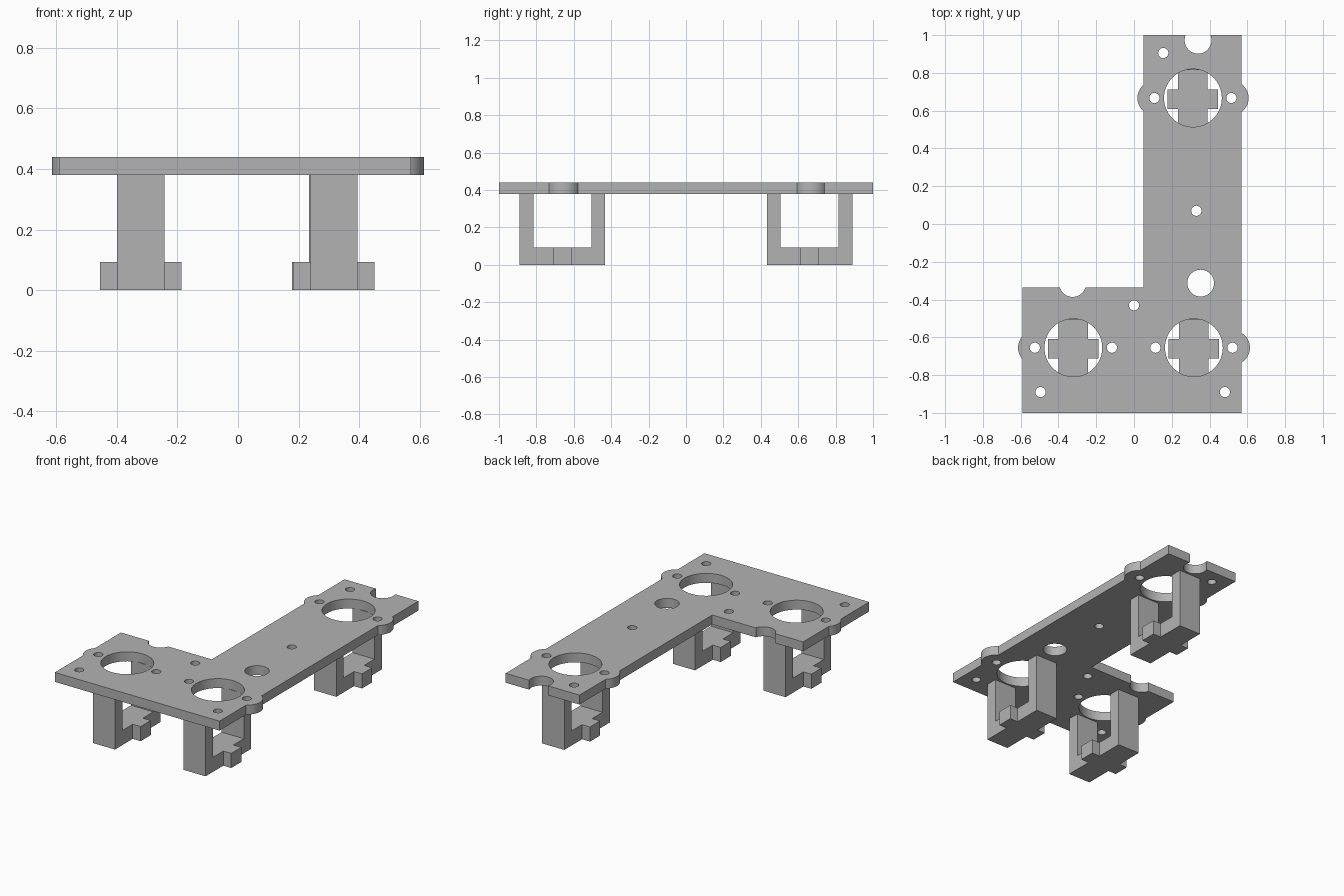
import bpy
import bmesh
from math import acos, asin, cos, sin, pi, radians

cube = bpy.data.objects.get("Cube")
if cube:
    bpy.data.objects.remove(cube, do_unlink=True)

# Single plain grey
grey = bpy.data.materials.new("plain grey")
grey.use_nodes = True
GREY = (0.45, 0.45, 0.45, 1)
grey.diffuse_color = GREY
grey.node_tree.nodes["Principled BSDF"].inputs["Base Color"].default_value = GREY

PLATE_BOTTOM, PLATE_TOP = 0.38, 0.44
LEFT, RIGHT, STEP_X, STEP_Y = -0.59, 0.57, 0.05, -0.335
FRONT_Y, BACK_Y = -0.655, 0.667
EAR_R, BORE_R, SCREW_R, CABLE_R = 0.09, 0.153, 0.027, 0.071
SOCKETS = {"front_left_hand": (-0.321, FRONT_Y),
           "front_right_hand": (0.317, FRONT_Y),
           "back": (0.312, BACK_Y)}
SCREW_OFFSET = 0.204


def arc(x, y, r, start, end, steps=24):
    return [(x + r * cos(start + (end - start) * i / steps),
             y + r * sin(start + (end - start) * i / steps))
            for i in range(steps + 1)]


def ear(x, y, edge):
    """Rounded lug that bulges past a vertical edge."""
    half = acos(abs(edge - x) / EAR_R)
    mid = 0 if edge > x else pi
    return arc(x, y, EAR_R, mid - half, mid + half)


def notch(x, y, edge):
    """Round bite out of a horizontal edge, travelling towards -x."""
    a = asin((edge - y) / CABLE_R)
    return arc(x, y, CABLE_R, a, -pi - a, 32)


def add_loop(curve, points):
    spline = curve.splines.new('POLY')
    spline.points.add(len(points) - 1)
    for p, (x, y) in zip(spline.points, points):
        p.co = (x, y, 0, 1)
    spline.use_cyclic_u = True


def add_circle(curve, x, y, r, steps):
    add_loop(curve, arc(x, y, r, 0, 2 * pi, steps)[:-1])


# L-shaped plate outline with lugs and notches
outline = [(LEFT, -1), (RIGHT, -1)]
outline += ear(0.524, FRONT_Y, RIGHT) + ear(0.517, BACK_Y, RIGHT)
outline += [(RIGHT, 1)] + notch(0.339, 0.973, 1) + [(STEP_X, 1)]
outline += ear(0.108, BACK_Y, STEP_X) + [(STEP_X, STEP_Y)]
outline += notch(-0.325, -0.315, STEP_Y) + [(LEFT, STEP_Y)]
outline += ear(-0.524, FRONT_Y, LEFT)

curve = bpy.data.curves.new("plate_profile", 'CURVE')
curve.dimensions = '2D'
curve.fill_mode = 'BOTH'
curve.extrude = (PLATE_TOP - PLATE_BOTTOM) / 2
add_loop(curve, outline)

# Bores, their screw pairs, mounting holes and the cable hole
for x, y in SOCKETS.values():
    add_circle(curve, x, y, BORE_R, 64)
    for side in (-1, 1):
        add_circle(curve, x + side * SCREW_OFFSET, y, SCREW_R, 24)
for x, y in [(-0.495, -0.89), (0.481, -0.89), (0, -0.431), (0.33, 0.07), (0.155, 0.905)]:
    add_circle(curve, x, y, SCREW_R, 24)
add_circle(curve, 0.353, -0.313, CABLE_R, 40)

plate = bpy.data.objects.new("mounting_plate", curve)
bpy.context.collection.objects.link(plate)
plate.location.z = (PLATE_TOP + PLATE_BOTTOM) / 2
bpy.ops.object.select_all(action='DESELECT')
plate.select_set(True)
bpy.context.view_layer.objects.active = plate
bpy.ops.object.convert(target='MESH')
plate = bpy.context.object
plate.name = "mounting_plate"
bm = bmesh.new()
bm.from_mesh(plate.data)
bmesh.ops.remove_doubles(bm, verts=bm.verts, dist=0.0001)
bmesh.ops.recalc_face_normals(bm, faces=bm.faces)
bm.to_mesh(plate.data)
bm.free()
plate.data.materials.clear()
plate.data.materials.append(grey)
bpy.ops.object.shade_smooth_by_angle(angle=radians(30))

# U-shaped bracket with a cross-shaped foot under each bore
POST_W, POST_IN, POST_OUT = 0.078, 0.155, 0.229
ARM_X, ARM_W, FOOT_H = 0.134, 0.051, 0.093


def bracket(name, cx, cy):
    # Foot outline: one quarter mirrored into a full cross
    quarter = [(ARM_X, ARM_W), (POST_W, ARM_W), (POST_W, POST_OUT)]
    cross = quarter + [(-x, y) for x, y in reversed(quarter)]
    cross += [(-x, -y) for x, y in cross]
    bm = bmesh.new()
    foot = bm.faces.new([bm.verts.new((x, y, 0)) for x, y in cross])
    top = bmesh.ops.extrude_face_region(bm, geom=[foot], use_keep_orig=True)
    bmesh.ops.translate(bm, vec=(0, 0, FOOT_H),
                        verts=[v for v in top["geom"] if isinstance(v, bmesh.types.BMVert)])
    # Slice the top at the inner post faces, then raise the two ends
    for side in (-1, 1):
        bmesh.ops.bisect_plane(bm, geom=bm.verts[:] + bm.edges[:] + bm.faces[:],
                               plane_co=(0, side * POST_IN, 0), plane_no=(0, 1, 0))
    bmesh.ops.recalc_face_normals(bm, faces=bm.faces)
    ends = [f for f in bm.faces if f.normal.z > 0.9
            and abs(f.calc_center_median().y) > POST_IN]
    posts = bmesh.ops.extrude_face_region(bm, geom=ends)
    bmesh.ops.translate(bm, vec=(0, 0, PLATE_BOTTOM - FOOT_H),
                        verts=[v for v in posts["geom"] if isinstance(v, bmesh.types.BMVert)])
    bmesh.ops.recalc_face_normals(bm, faces=bm.faces)
    mesh = bpy.data.meshes.new(name)
    bm.to_mesh(mesh)
    bm.free()
    mesh.materials.append(grey)
    obj = bpy.data.objects.new(name, mesh)
    obj.location = (cx, cy, 0)
    bpy.context.collection.objects.link(obj)


for label, (x, y) in SOCKETS.items():
    bracket(label.replace("_hand", "") + "_bracket", x, y - 0.006)
